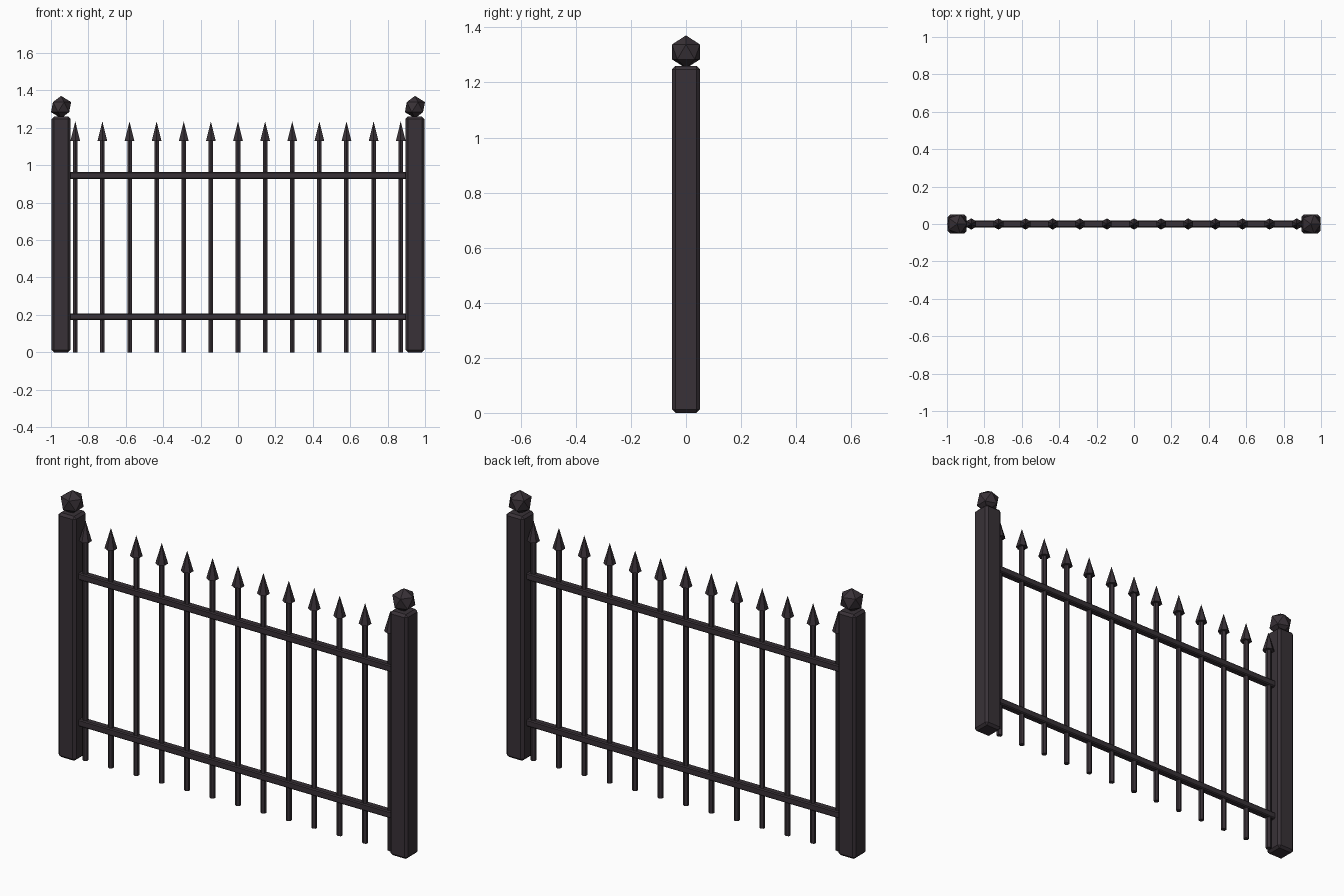
import bpy, bmesh
from mathutils import Matrix

if "Cube" in bpy.data.objects:
    bpy.data.objects.remove(bpy.data.objects["Cube"])

iron = bpy.data.materials.new("dark iron")
iron.diffuse_color = (0.040, 0.031, 0.038, 1)
iron.use_nodes = True
iron.node_tree.nodes["Principled BSDF"].inputs["Base Color"].default_value = iron.diffuse_color


def finish(name, bm):
    mesh = bpy.data.meshes.new(name)
    bm.to_mesh(mesh)
    bm.free()
    mesh.materials.append(iron)
    ob = bpy.data.objects.new(name, mesh)
    bpy.context.collection.objects.link(ob)
    return ob


def box(name, size, centre, bevel):
    bm = bmesh.new()
    bmesh.ops.create_cube(bm, size=1, matrix=Matrix.Translation(centre) @ Matrix.Diagonal((*size, 1)))
    bmesh.ops.bevel(bm, geom=bm.edges[:], offset=bevel, segments=1, affect='EDGES')
    return finish(name, bm)


def cone(name, r1, r2, z0, z1, x):
    bm = bmesh.new()
    bmesh.ops.create_cone(bm, cap_ends=True, segments=6, radius1=r1, radius2=r2, depth=z1 - z0,
                          matrix=Matrix.Translation((x, 0, (z0 + z1) / 2)))
    bmesh.ops.remove_doubles(bm, verts=bm.verts[:], dist=1e-5)
    return finish(name, bm)


# Posts with faceted ball finials
for side, x in (("left", -0.946), ("right", 0.946)):
    box(side + "_post", (0.1, 0.1, 1.26), (x, 0, 0.63), 0.012)
    bm = bmesh.new()
    bmesh.ops.create_icosphere(bm, subdivisions=1, radius=0.06,
                               matrix=Matrix.Translation((x, 0, 1.311)))
    finish(side + "_finial", bm)

# Horizontal rails
for name, z in (("lower_rail", 0.19), ("upper_rail", 0.945)):
    box(name, (1.81, 0.036, 0.036), (0, 0, z), 0.005)

# Pickets with spear tips
for i in range(13):
    x = (i - 6) * 0.145
    cone(f"picket_{i + 1}", 0.014, 0.014, 0, 1.14, x)
    cone(f"spear_tip_{i + 1}", 0.03, 0, 1.13, 1.235, x)
